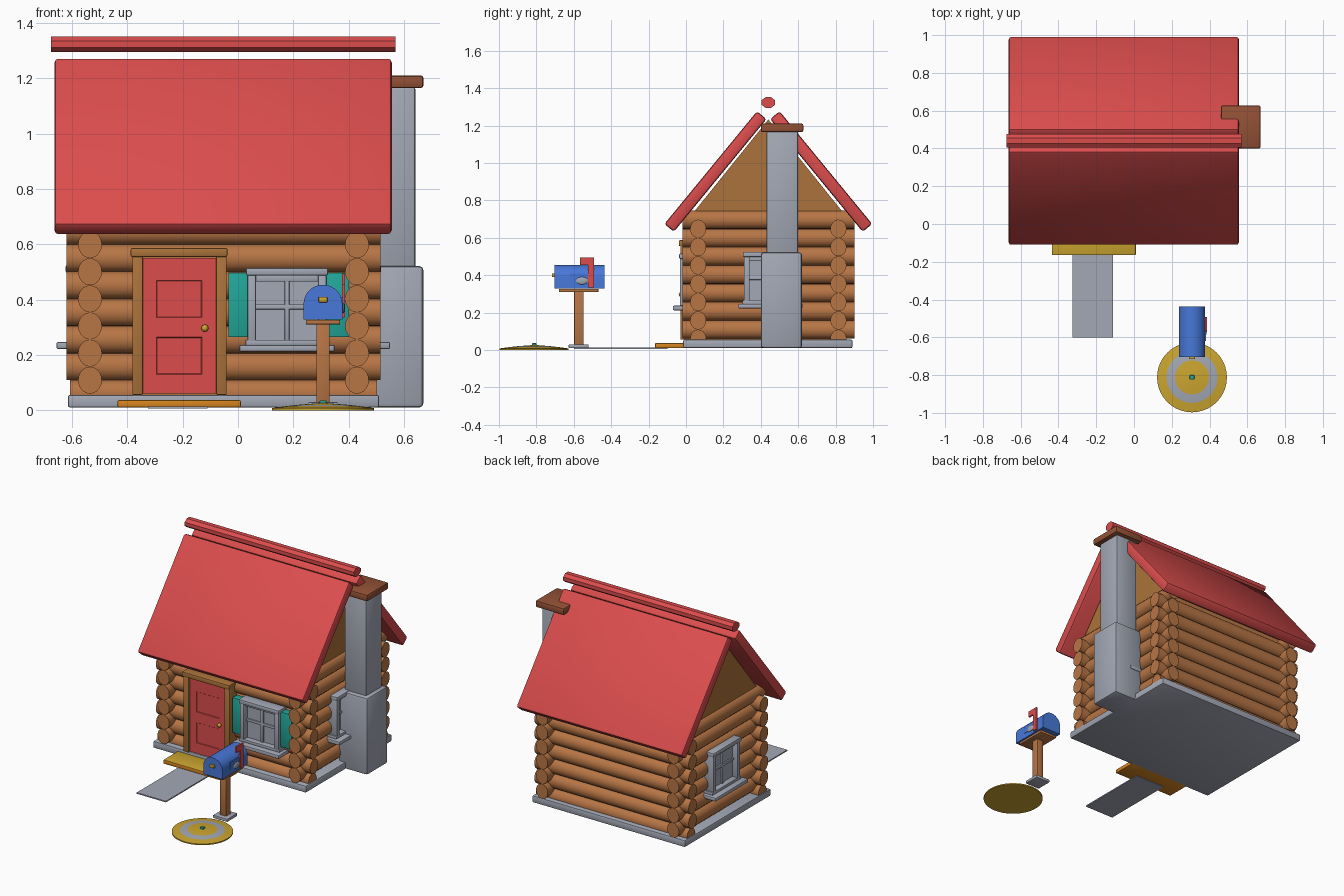
import bpy, bmesh, math
from mathutils import Matrix, Vector

if "Cube" in bpy.data.objects:
    bpy.data.objects.remove(bpy.data.objects["Cube"])


def material(name, *srgb):
    lin = [((c + 0.055) / 1.055) ** 2.4 for c in srgb] + [1]
    m = bpy.data.materials.new(name)
    m.use_nodes = True
    m.diffuse_color = lin
    m.node_tree.nodes["Principled BSDF"].inputs["Base Color"].default_value = lin
    return m


RED = material("red paint", 0.86, 0.3, 0.3)
LOG = material("log wood", 0.72, 0.46, 0.27)
TIMBER = material("timber", 0.67, 0.45, 0.23)
GREY = material("grey stone", 0.64, 0.66, 0.71)
GOLD = material("gold", 0.8, 0.65, 0.19)
ORANGE = material("orange wood", 0.84, 0.52, 0.12)
BLUE = material("blue paint", 0.28, 0.47, 0.85)
TEAL = material("teal paint", 0.13, 0.65, 0.6)
BROWN = material("brown brick", 0.58, 0.32, 0.21)


def finish(name, bm, *mats, matrix=None, smooth=True):
    bmesh.ops.recalc_face_normals(bm, faces=bm.faces)
    me = bpy.data.meshes.new(name)
    bm.to_mesh(me)
    bm.free()
    for m in mats:
        me.materials.append(m)
    ob = bpy.data.objects.new(name, me)
    bpy.context.collection.objects.link(ob)
    if matrix:
        ob.matrix_world = matrix
    if smooth:
        bpy.ops.object.select_all(action="DESELECT")
        ob.select_set(True)
        bpy.context.view_layer.objects.active = ob
        bpy.ops.object.shade_smooth_by_angle(angle=math.radians(35))
    return ob


def box(name, x, y, z, mat, bevel=0.0, matrix=None):
    """Box between (min, max) pairs, with optional rounded edges."""
    bm = bmesh.new()
    size = [b - a for a, b in (x, y, z)]
    mid = [(a + b) / 2 for a, b in (x, y, z)]
    bmesh.ops.create_cube(bm, size=1, matrix=Matrix.Translation(mid) @ Matrix.Diagonal(size + [1]))
    if bevel:
        bmesh.ops.bevel(bm, geom=bm.edges[:], offset=bevel, segments=2, profile=0.5, affect="EDGES")
    return finish(name, bm, mat, matrix=matrix, smooth=bool(bevel))


def prism(name, profile, start, end, mat, axis="x"):
    """Extrude a profile along x or y."""
    bm = bmesh.new()
    place = lambda t, a, b: (t, a, b) if axis == "x" else (a, t, b)
    face = bm.faces.new([bm.verts.new(place(start, a, b)) for a, b in profile])
    ext = bmesh.ops.extrude_face_region(bm, geom=[face])["geom"]
    bmesh.ops.translate(bm, vec=place(end - start, 0, 0),
                        verts=[v for v in ext if isinstance(v, bmesh.types.BMVert)])
    return finish(name, bm, mat)


def ellipse(a, b, ra, rb, n, turn=0.0):
    return [(a + ra * math.cos(math.tau * (i + turn) / n),
             b + rb * math.sin(math.tau * (i + turn) / n)) for i in range(n)]


def ball(name, at, size, mat):
    bm = bmesh.new()
    bmesh.ops.create_uvsphere(bm, u_segments=12, v_segments=8, radius=1,
                              matrix=Matrix.Translation(at) @ Matrix.Diagonal([*size, 1]))
    return finish(name, bm, mat)


# Foundation and inner walls
box("foundation", (-0.615, 0.51), (-0.015, 0.89), (0.01, 0.056), GREY, 0.008)
box("inner_walls", (-0.53, 0.425), (0.07, 0.81), (0.05, 0.735), LOG)

# Log walls: side logs sit half a log above the front and back logs
PITCH, HALF = 0.098, 0.043
for i in range(7):
    z = 0.109 + PITCH * i
    for x in (-0.535, 0.43):
        prism("side_log", ellipse(x, z, HALF, PITCH / 2, 20), -0.02, 0.9, LOG, "y")
    inset = 0.012 if i == 0 else 0
    for y in (0.065, 0.815):
        prism("long_log", ellipse(y, z - PITCH / 2, HALF, PITCH / 2, 20),
              -0.62 + inset, 0.515 - inset, LOG)

# Gable block and roof
RIDGE_Y = 0.44
prism("gable", [(0.04, 0.735), (0.84, 0.735), (RIDGE_Y, 1.232)], -0.55, 0.445, TIMBER)
for name, side in (("front_roof", -1), ("back_roof", 1)):
    tilt = Matrix.Translation((-0.054, RIDGE_Y + side * 0.2825, 0.954)) @ \
        Matrix.Rotation(-side * math.radians(50.6), 4, "X")
    box(name, (-0.61, 0.61), (-0.39, 0.39), (-0.033, 0.033), RED, 0.014, tilt)
prism("roof_ridge", ellipse(RIDGE_Y, 1.323, 0.039, 0.031, 8, 0.5), -0.675, 0.57, RED)

# Chimney
box("chimney_base", (0.46, 0.67), (0.4, 0.62), (0.01, 0.522), GREY, 0.015)
box("chimney_stack", (0.48, 0.642), (0.43, 0.6), (0.5, 1.17), GREY, 0.012)
box("chimney_cap", (0.46, 0.67), (0.4, 0.627), (1.165, 1.21), BROWN, 0.009)

# Door with two recessed panels
bm = bmesh.new()
bmesh.ops.create_cube(bm, size=1, matrix=Matrix.Translation((-0.212, 0.01, 0.305))
                      @ Matrix.Diagonal((0.275, 0.05, 0.49, 1)))
for axis, cuts in (((1, 0, 0), (-0.295, -0.13)), ((0, 0, 1), (0.13, 0.265, 0.335, 0.47))):
    for c in cuts:
        bmesh.ops.bisect_plane(bm, geom=bm.verts[:] + bm.edges[:] + bm.faces[:],
                               plane_co=Vector(axis) * c, plane_no=axis)
panels = [f for f in bm.faces if f.normal.y < -0.9 and -0.29 < f.calc_center_median().x < -0.14
          and any(a < f.calc_center_median().z < b for a, b in ((0.14, 0.26), (0.34, 0.46)))]
bmesh.ops.inset_individual(bm, faces=panels, thickness=0.004, depth=-0.004)
finish("door", bm, RED, smooth=False)
for x in (-0.363, -0.06):
    box("door_post", (x - 0.019, x + 0.019), (-0.03, 0.05), (0.056, 0.565), TIMBER, 0.004)
box("door_header", (-0.388, -0.038), (-0.038, 0.05), (0.555, 0.587), TIMBER, 0.006)
ball("door_knob", (-0.12, -0.026, 0.297), (0.013, 0.013, 0.013), GOLD)

# Front step with a gold top, and the garden path
step = box("front_step", (-0.435, 0.01), (-0.165, 0.0), (0.01, 0.037), ORANGE, 0.005)
step.data.materials.append(GOLD)
for p in step.data.polygons:
    p.material_index = int(p.normal.z > 0.7)
box("garden_path", (-0.325, -0.11), (-0.6, -0.1), (0.006, 0.014), GREY)


# Windows: x runs along the wall, -y points outward
def window(name, matrix):
    def part(piece, x, depth, z, bevel=0.004):
        box(name + piece, x, (-depth, 0.03), z, GREY, bevel, matrix)
    part("_pane", (-0.13, 0.13), 0.012, (0.23, 0.49), 0)
    part("_header", (-0.148, 0.148), 0.055, (0.487, 0.515), 0.006)
    part("_sill", (-0.172, 0.172), 0.088, (0.212, 0.237), 0.006)
    part("_apron", (-0.15, 0.15), 0.05, (0.235, 0.255))
    part("_upright_bar", (-0.009, 0.009), 0.022, (0.25, 0.49))
    part("_cross_bar", (-0.115, 0.115), 0.022, (0.365, 0.383))
    part("_top_sash", (-0.115, 0.115), 0.028, (0.465, 0.49))
    for s in (-1, 1):
        part("_jamb", sorted((s * 0.112, s * 0.142)), 0.05, (0.24, 0.49))


window("front_window", Matrix.Translation((0.177, 0.018, 0)))
for name, x, turn in (("left_window", 0.462, 90), ("right_window", -0.568, -90)):
    window(name, Matrix.Translation((x, 0.452, 0.01)) @ Matrix.Rotation(math.radians(turn), 4, "Z"))
for x in (-0.035, 0.317):
    box("shutter", (x, x + 0.085), (-0.01, 0.04), (0.265, 0.498), TEAL, 0.003)

# Mailbox on its post
MX = 0.307
box("post_foot", (MX - 0.053, MX + 0.053), (-0.627, -0.52), (0.01, 0.03), GREY, 0.004)
box("mailbox_post", (MX - 0.024, MX + 0.024), (-0.598, -0.548), (0.028, 0.315), LOG, 0.004)
box("mailbox_shelf", (MX - 0.062, MX + 0.062), (-0.68, -0.468), (0.31, 0.327), LOG, 0.004)
arch = [(MX + 0.07 * math.cos(math.pi * i / 14), 0.386 + 0.068 * math.sin(math.pi * i / 14))
        for i in range(15)]
prism("mailbox", arch + [(MX - 0.07, 0.328), (MX + 0.07, 0.328)], -0.703, -0.437, BLUE, "y")
box("mailbox_latch", (MX - 0.016, MX + 0.016), (-0.716, -0.7), (0.39, 0.41), GOLD, 0.003)
box("flag_bracket", (0.37, 0.38), (-0.62, -0.52), (0.362, 0.41), BLUE)
ball("flag_pivot", (0.38, -0.556, 0.37), (0.006, 0.033, 0.02), GREY)
box("flag_arm", (0.376, 0.386), (-0.525, -0.493), (0.335, 0.495), RED)
box("flag", (0.376, 0.386), (-0.567, -0.493), (0.455, 0.495), RED)

# Round garden plate: rings coloured by radius
bm = bmesh.new()
rings = []
for r, z in ((0.185, 0.0), (0.185, 0.008), (0.135, 0.015), (0.09, 0.02), (0.013, 0.026)):
    rings.append([bm.verts.new((MX + x, -0.812 + y, z)) for x, y in ellipse(0, 0, r, r, 40)])
for k, (low, high) in enumerate(zip(rings, rings[1:])):
    for i in range(40):
        j = (i + 1) % 40
        bm.faces.new((low[i], low[j], high[j], high[i])).material_index = int(k == 2)
bm.faces.new(rings[0])
bm.faces.new(rings[-1])
finish("garden_plate", bm, GOLD, GREY)
box("plate_stud", (MX - 0.012, MX + 0.012), (-0.824, -0.8), (0.02, 0.036), TEAL, 0.003)
